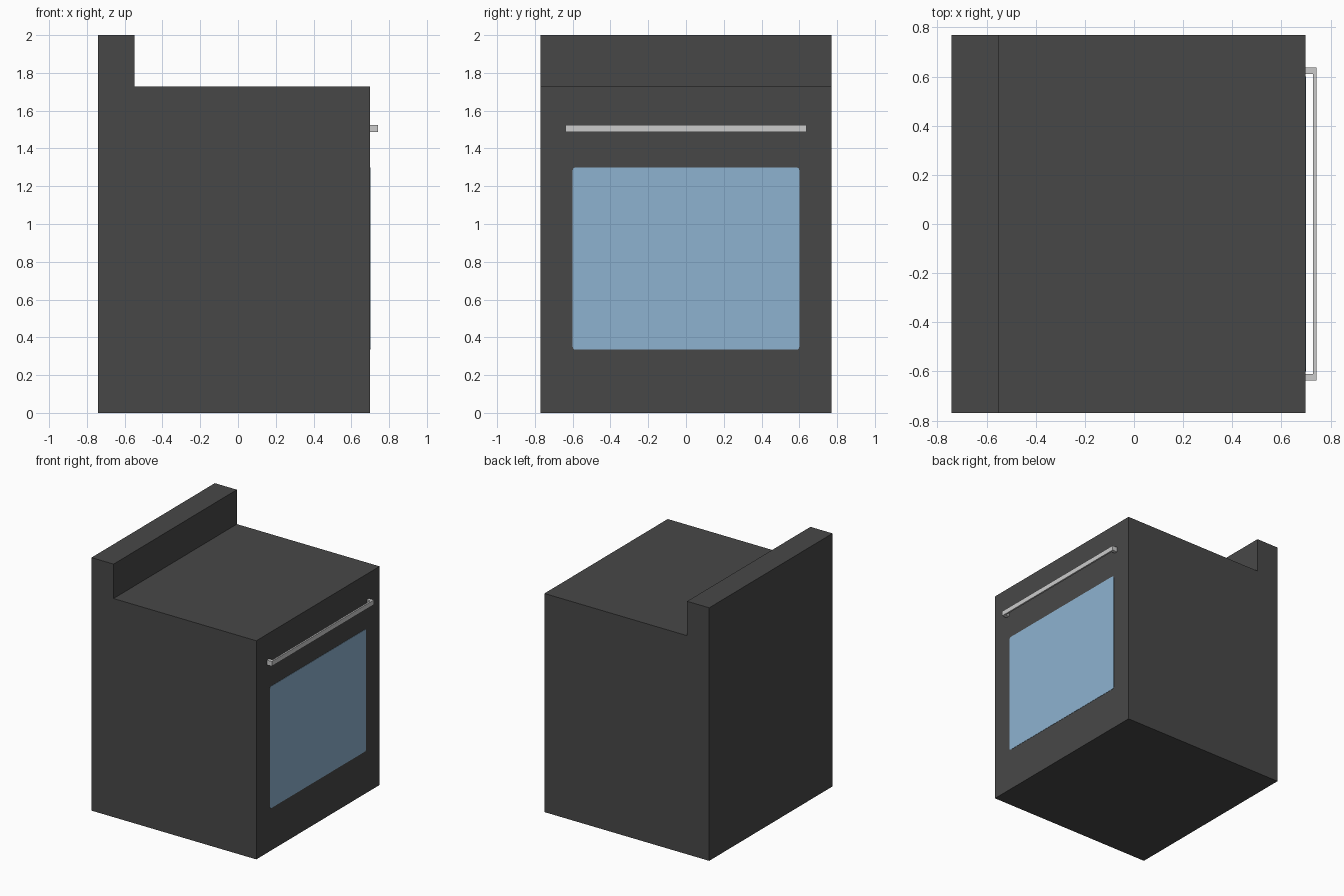
import bpy, bmesh, math

if "Cube" in bpy.data.objects:
    bpy.data.objects.remove(bpy.data.objects["Cube"])


def material(name, rgb):
    m = bpy.data.materials.new(name)
    m.diffuse_color = (*rgb, 1)
    m.use_nodes = True
    m.node_tree.nodes["Principled BSDF"].inputs["Base Color"].default_value = m.diffuse_color
    return m


def extrude_profile(name, points, direction, mat):
    """Close a flat outline and extrude it along a direction."""
    bm = bmesh.new()
    face = bm.faces.new([bm.verts.new(p) for p in points])
    new = bmesh.ops.extrude_face_region(bm, geom=[face])["geom"]
    bmesh.ops.translate(bm, vec=direction,
                        verts=[v for v in new if isinstance(v, bmesh.types.BMVert)])
    bmesh.ops.recalc_face_normals(bm, faces=bm.faces)
    mesh = bpy.data.meshes.new(name)
    bm.to_mesh(mesh)
    bm.free()
    mesh.materials.append(mat)
    obj = bpy.data.objects.new(name, mesh)
    bpy.context.collection.objects.link(obj)
    return obj


charcoal = material("charcoal enamel", (0.064, 0.064, 0.064))
glass = material("blue glass", (0.27, 0.45, 0.63))
steel = material("light steel", (0.60, 0.60, 0.60))

BACK, FRONT = -0.742, 0.699

# Oven body with raised back panel: one L-shaped side profile
side = [(BACK, 0), (FRONT, 0), (FRONT, 1.728), (-0.549, 1.728), (-0.549, 2), (BACK, 2)]
extrude_profile("oven_body", [(x, -0.77, z) for x, z in side], (0, 1.54, 0), charcoal)

# Door window: thin plate with slightly rounded corners
r, window = 0.015, []
for k, (sy, sz) in enumerate([(1, 1), (-1, 1), (-1, -1), (1, -1)]):
    for i in range(4):
        a = math.radians(90 * k + 30 * i)
        window.append((FRONT - 0.001,
                       sy * (0.6 - r) + r * math.cos(a),
                       0.817 + sz * (0.482 - r) + r * math.sin(a)))
extrude_profile("door_window", window, (0.003, 0, 0), glass)

# Door handle: U-shaped bar with a post at each end
handle = [(FRONT, -0.638), (0.742, -0.638), (0.742, 0.638), (FRONT, 0.638),
          (FRONT, 0.61), (0.729, 0.61), (0.729, -0.61), (FRONT, -0.61)]
extrude_profile("door_handle", [(x, y, 1.487) for x, y in handle], (0, 0, 0.038), steel)
